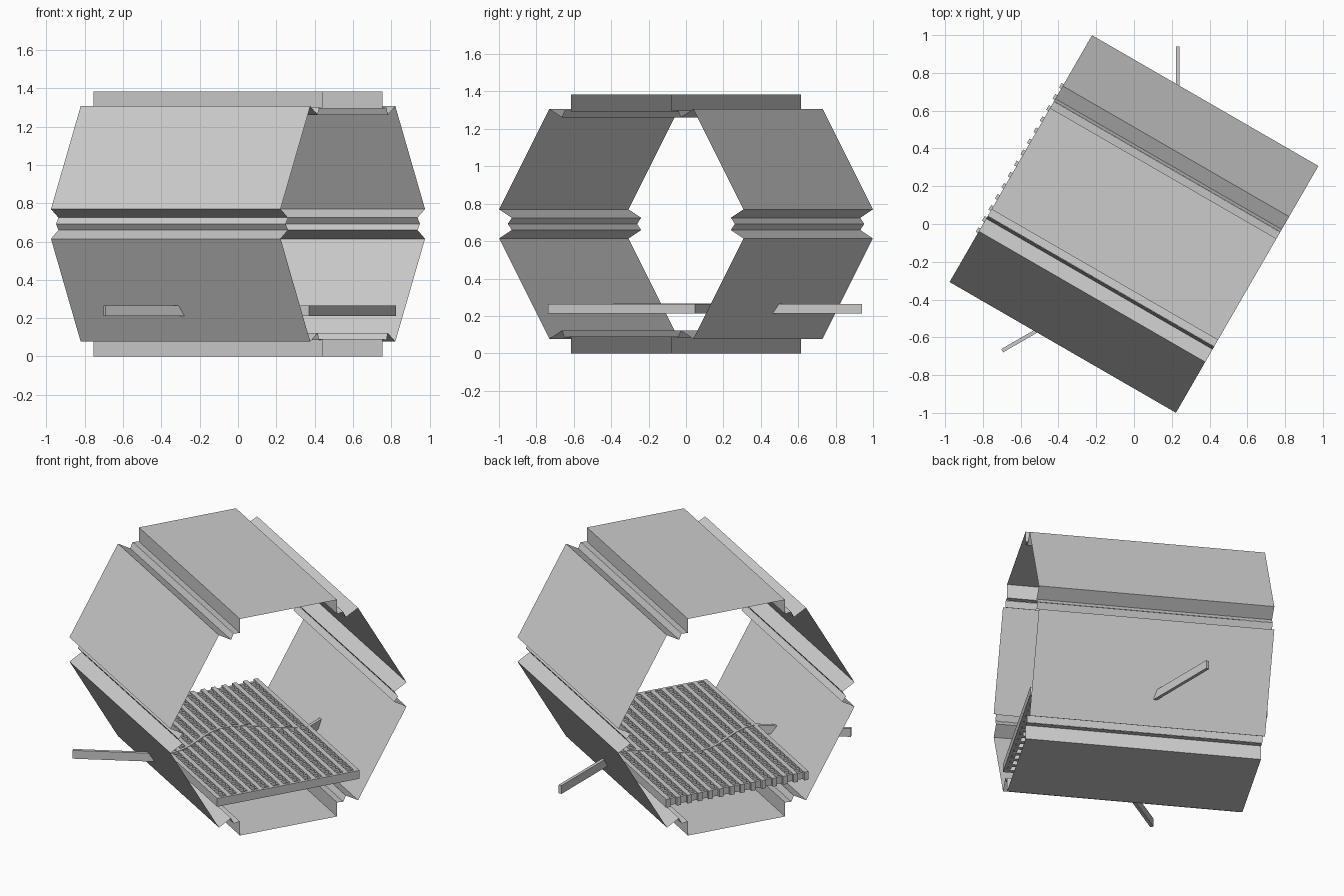
import bpy, bmesh, math
from mathutils import Matrix, Vector

if "Cube" in bpy.data.objects:
    bpy.data.objects.remove(bpy.data.objects["Cube"])

TURN = Matrix.Rotation(math.radians(-30), 4, 'Z')   # whole model is turned about z
HALF = 0.692                                        # half length and hexagon apothem


def finish(name, bm):
    me = bpy.data.meshes.new(name)
    bm.to_mesh(me)
    bm.free()
    ob = bpy.data.objects.new(name, me)
    bpy.context.collection.objects.link(ob)
    ob.matrix_world = TURN
    return ob


def add_box(bm, lo, hi):
    lo, hi = Vector(lo), Vector(hi)
    size = hi - lo
    m = Matrix.Translation((lo + hi) / 2) @ Matrix.Diagonal((*size, 1))
    bmesh.ops.create_cube(bm, size=1, matrix=m)


def ribbon(name, pts, width, z0, z1):
    """Upright strap of constant width following a plan path."""
    bm = bmesh.new()
    pts = [Vector(p) for p in pts]
    rings = []
    for i, p in enumerate(pts):
        d = (pts[min(i + 1, len(pts) - 1)] - pts[max(i - 1, 0)]).normalized()
        n = Vector((-d.y, d.x)) * width / 2
        rings.append([bm.verts.new((q.x, q.y, z)) for q, z in
                      ((p - n, z0), (p + n, z0), (p + n, z1), (p - n, z1))])
    for a, b in zip(rings, rings[1:]):
        for k in range(4):
            bm.faces.new((a[k], a[(k + 1) % 4], b[(k + 1) % 4], b[k]))
    bm.faces.new(rings[0])
    bm.faces.new(rings[-1])
    bmesh.ops.recalc_face_normals(bm, faces=bm.faces)
    return finish(name, bm)


# Six hull panels: flat plate, inward flanges and half of each corner ridge
profile = [(-0.35, 0.607), (-0.31, 0.602), (-0.31, HALF),
           (0.31, HALF), (0.31, 0.602), (0.35, 0.607)]
for k in range(6):
    bm = bmesh.new()
    rot = Matrix.Translation((0, 0, HALF)) @ Matrix.Rotation(math.radians(60 * k), 4, 'X')
    rows = [[bm.verts.new(rot @ Vector((u, t, n))) for t, n in profile] for u in (-HALF, HALF)]
    for i in range(len(profile) - 1):
        bm.faces.new((rows[0][i], rows[1][i], rows[1][i + 1], rows[0][i + 1]))
    finish(f"hull_panel_{k + 1}", bm)

# Floor grating: long bars, cross rods and a closing bar at one end
Z0, Z1, W = 0.212, 0.265, 0.455
bm = bmesh.new()
BARS = 14
for i in range(BARS):
    v = -W + 0.014 + i * (2 * W - 0.028) / (BARS - 1)
    add_box(bm, (-0.705, v - 0.014, Z0), (0.68, v + 0.014, Z1))
finish("grating_bars", bm)

bm = bmesh.new()
RODS = 27
for i in range(RODS):
    u = -0.68 + i * 1.34 / (RODS - 1)
    add_box(bm, (u - 0.009, -W + 0.003, Z0 + 0.004), (u + 0.009, W - 0.003, Z1 - 0.006))
finish("grating_cross_rods", bm)

bm = bmesh.new()
add_box(bm, (0.672, -W, Z0), (0.69, W, Z1))
finish("grating_end_bar", bm)

# Curved strap let into the grating
arch = []
for i in range(17):
    s = i / 8 - 1
    arch.append((-0.085 - 0.095 * math.cos(math.pi * s), 0.44 * s))
ribbon("floor_strap", arch, 0.018, Z0, Z1 + 0.002)

# Outrigger struts running out through the lower walls
for side, label in ((-1, "front"), (1, "back")):
    ribbon(f"{label}_strut", [(0.02, 0.43 * side), (-0.269, 0.93 * side)], 0.02, Z0, Z1)
